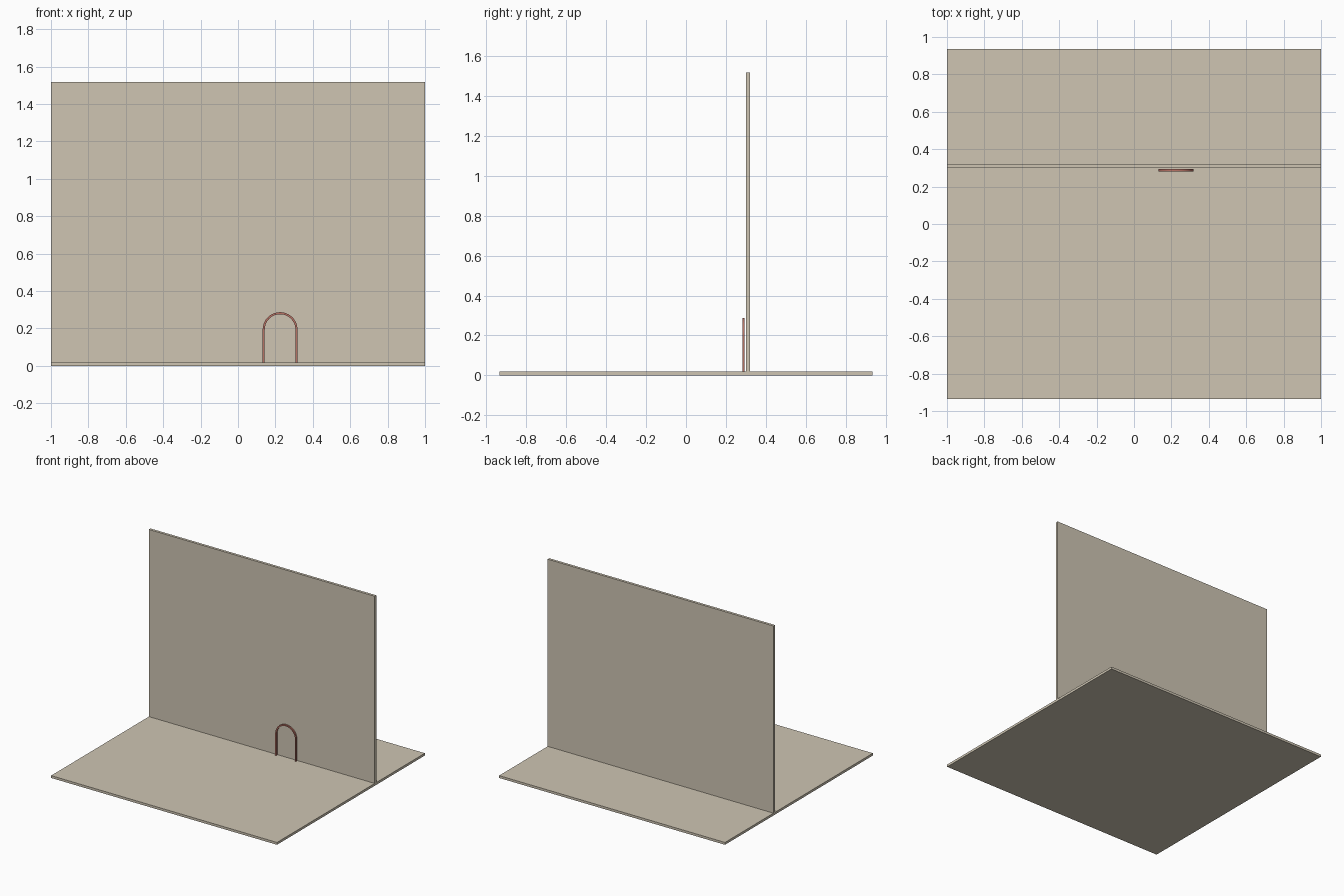
import bpy, bmesh, math

if "Cube" in bpy.data.objects:
    bpy.data.objects.remove(bpy.data.objects["Cube"])


def material(name, color):
    m = bpy.data.materials.new(name)
    m.diffuse_color = color
    m.use_nodes = True
    m.node_tree.nodes["Principled BSDF"].inputs["Base Color"].default_value = m.diffuse_color
    return m


beige = material("warm_plaster", (0.62, 0.56, 0.45, 1))
red = material("red_trim", (0.48, 0.17, 0.13, 1))


def slab(name, x, y, z, mat):
    bpy.ops.mesh.primitive_cube_add(
        size=1, location=(sum(x) / 2, sum(y) / 2, sum(z) / 2))
    ob = bpy.context.object
    ob.name = name
    ob.scale = (x[1] - x[0], y[1] - y[0], z[1] - z[0])
    bpy.ops.object.transform_apply(location=False, rotation=False, scale=True)
    ob.data.materials.append(mat)
    return ob


# Floor and standing wall
slab("floor", (-1, 1), (-0.935, 0.935), (0, 0.019), beige)
slab("wall", (-1, 1), (0.301, 0.322), (0.019, 1.517), beige)

# Arched doorway trim: square section swept up, round and down
CX, BASE, SPRING = 0.225, 0.019, 0.194
OUTER, INNER = 0.093, 0.082
Y0, Y1 = 0.282, 0.293
N = 32
stations = [(0.0, BASE)] + [(math.pi * i / N, SPRING) for i in range(N + 1)] + [(math.pi, BASE)]
bm = bmesh.new()
rings = []
for a, z in stations:
    rise = math.sin(a) if z == SPRING else 0
    rings.append([bm.verts.new((CX + r * math.cos(a), y, z + r * rise))
                  for r, y in ((INNER, Y0), (OUTER, Y0), (OUTER, Y1), (INNER, Y1))])
for p, q in zip(rings, rings[1:]):
    for i in range(4):
        j = (i + 1) % 4
        bm.faces.new((p[i], p[j], q[j], q[i]))
bm.faces.new(rings[0][::-1])
bm.faces.new(rings[-1])
bmesh.ops.recalc_face_normals(bm, faces=bm.faces)
mesh = bpy.data.meshes.new("doorway_arch")
bm.to_mesh(mesh)
bm.free()
arch = bpy.data.objects.new("doorway_arch", mesh)
bpy.context.collection.objects.link(arch)
mesh.materials.append(red)
bpy.ops.object.select_all(action='DESELECT')
arch.select_set(True)
bpy.context.view_layer.objects.active = arch
bpy.ops.object.shade_smooth_by_angle(angle=math.radians(30))
